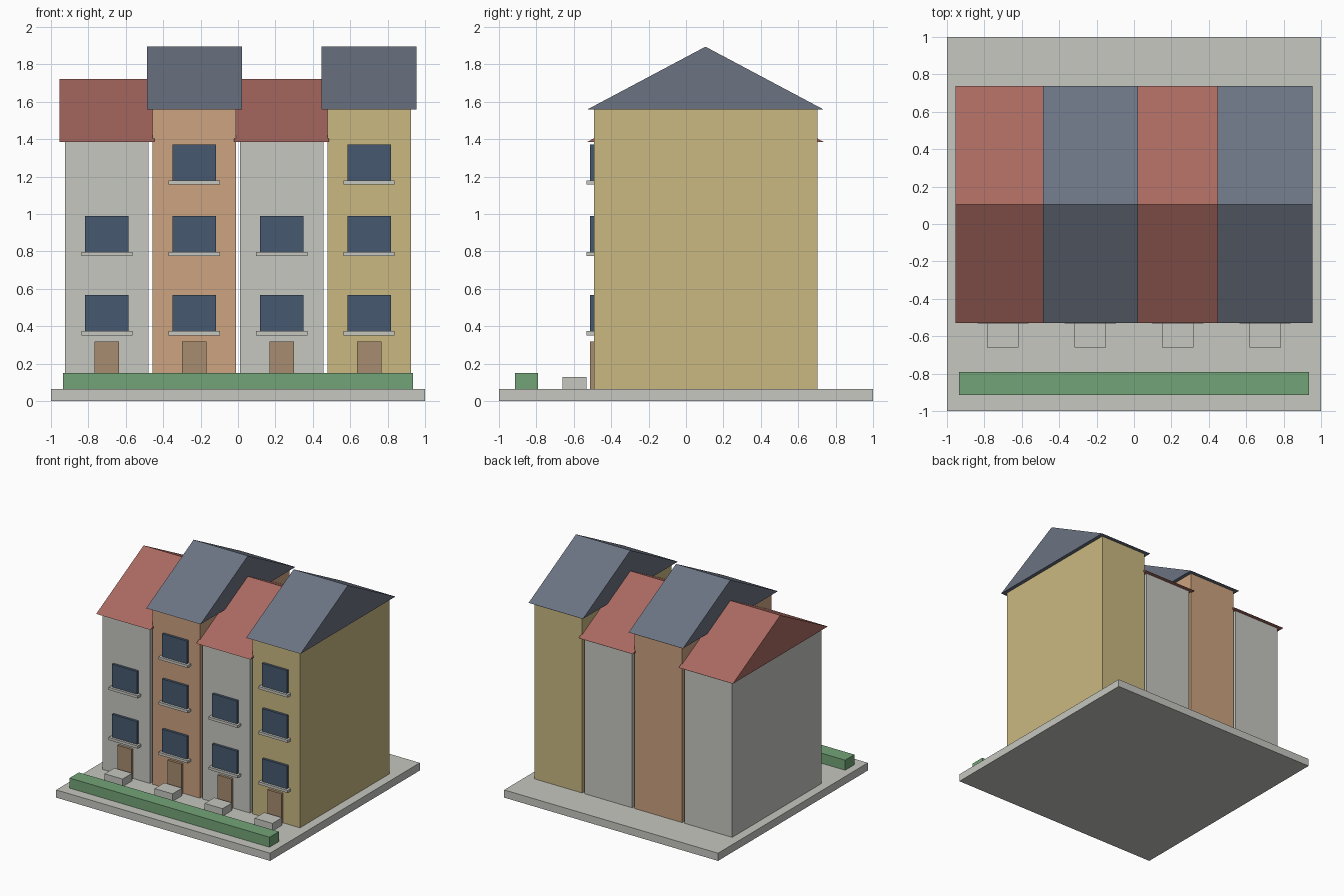
import bpy

if "Cube" in bpy.data.objects:
    bpy.data.objects.remove(bpy.data.objects["Cube"], do_unlink=True)


def linear(c):
    c /= 255
    return c / 12.92 if c <= 0.04045 else ((c + 0.055) / 1.055) ** 2.4


def material(name, r, g, b):
    mat = bpy.data.materials.new(name)
    mat.use_nodes = True
    colour = (linear(r), linear(g), linear(b), 1)
    mat.diffuse_color = colour
    mat.node_tree.nodes["Principled BSDF"].inputs["Base Color"].default_value = colour
    return mat


STONE = material("pale_stone", 198, 199, 192)
ORANGE = material("orange_plaster", 204, 163, 128)
YELLOW = material("yellow_plaster", 202, 185, 129)
RED = material("red_tile", 169, 105, 96)
SLATE = material("blue_slate", 107, 115, 130)
GLASS = material("dark_glass", 70, 89, 110)
WOOD = material("brown_wood", 169, 140, 112)
GREEN = material("hedge_green", 115, 164, 119)


def mesh_object(name, verts, faces, mat):
    mesh = bpy.data.meshes.new(name)
    mesh.from_pydata(verts, [], faces)
    mesh.materials.append(mat)
    obj = bpy.data.objects.new(name, mesh)
    bpy.context.collection.objects.link(obj)
    return obj


def box(name, mat, cx, width, y0, y1, z0, z1):
    x0, x1 = cx - width / 2, cx + width / 2
    verts = [(x, y, z) for z in (z0, z1)
             for x, y in ((x0, y0), (x1, y0), (x1, y1), (x0, y1))]
    sides = [(i, (i + 1) % 4, (i + 1) % 4 + 4, i + 4) for i in range(4)]
    return mesh_object(name, verts, [(3, 2, 1, 0), (4, 5, 6, 7)] + sides, mat)


def gable_roof(name, mat, cx, width, y0, y1, z0, z1):
    profile = [(y0, z0), (y1, z0), ((y0 + y1) / 2, z1)]
    verts = [(cx + s * width / 2, y, z) for s in (-1, 1) for y, z in profile]
    sides = [(i, i + 3, (i + 1) % 3 + 3, (i + 1) % 3) for i in range(3)]
    faces = [(0, 1, 2), (5, 4, 3)] + [f[::-1] for f in sides]
    return mesh_object(name, verts, [f[::-1] for f in faces], mat)


# Ground slab and front hedge
BASE = 0.065
FRONT = -0.492
box("ground_slab", STONE, 0, 2, -1, 1, 0, BASE)
box("front_hedge", GREEN, 0, 1.87, -0.914, -0.79, BASE, 0.15)

# Window sill heights per storey
SILLS = [0.374, 0.798, 1.18]


def house(label, cx, wall, roof, storeys, eaves):
    box(label + "_walls", wall, cx, 0.446, FRONT, 0.703, BASE, eaves)
    gable_roof(label + "_roof", roof, cx, 0.508, -0.53, 0.738, eaves, eaves + 0.337)
    box(label + "_door", WOOD, cx, 0.132, -0.513, FRONT, BASE, 0.318)
    box(label + "_doorstep", STONE, cx, 0.167, -0.66, -0.532, BASE, 0.129)
    for n, z in enumerate(SILLS[:storeys], 1):
        box(f"{label}_window_{n}", GLASS, cx, 0.233, -0.513, FRONT, z, z + 0.193)
        box(f"{label}_sill_{n}", STONE, cx, 0.273, -0.533, FRONT, z - 0.022, z)


# Terrace of four houses, alternating low and tall
ROW = [("grey_house_right", STONE), ("orange_house", ORANGE),
       ("grey_house_left", STONE), ("yellow_house", YELLOW)]
for i, (label, wall) in enumerate(ROW):
    tall = i % 2 == 1
    house(label, (i - 1.5) * 0.4675, wall, SLATE if tall else RED,
          3 if tall else 2, 1.558 if tall else 1.385)
